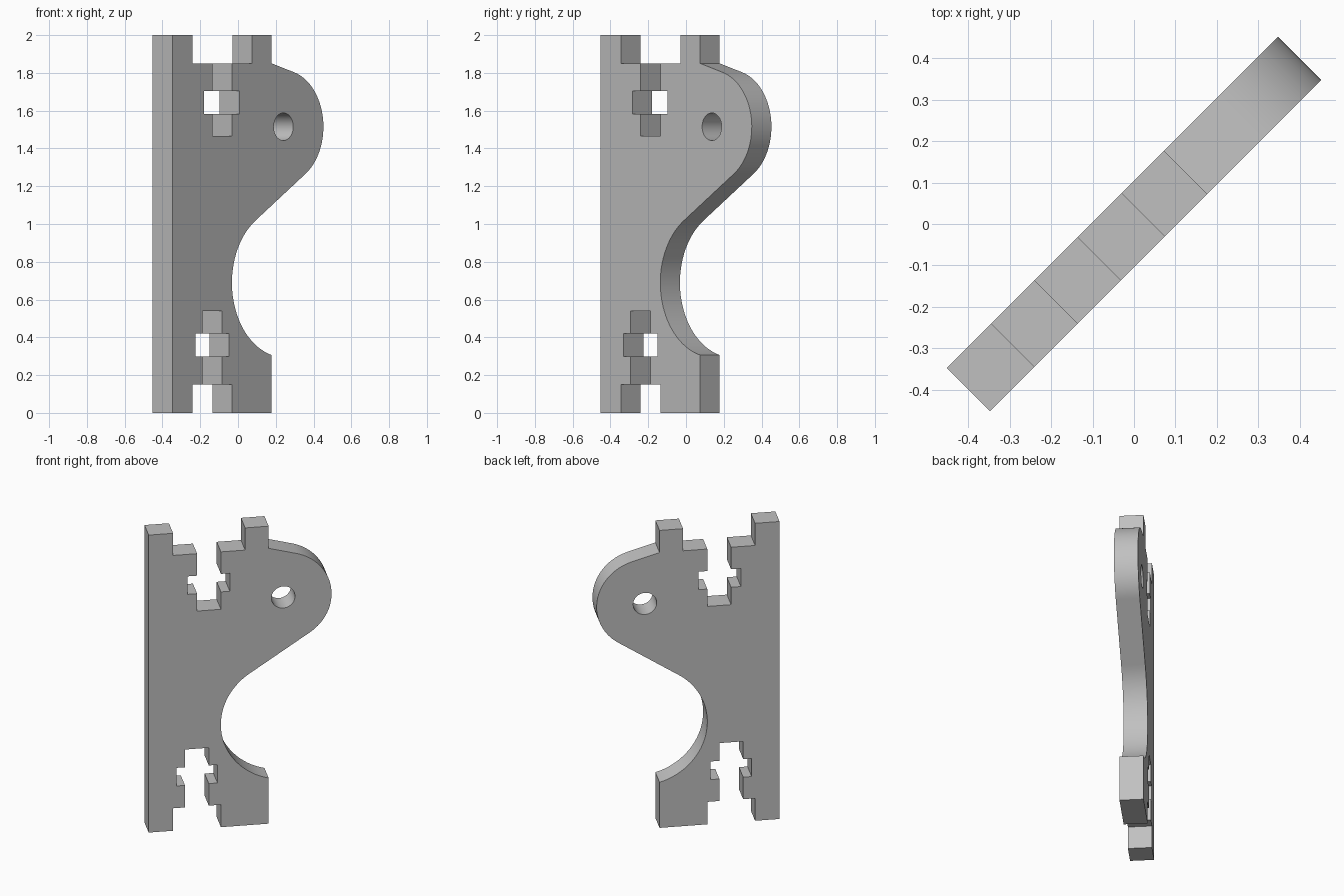
import bpy, bmesh
from math import radians, sin, cos, sqrt, atan2, acos, pi
from mathutils import Matrix, Vector

cube = bpy.data.objects.get("Cube")
if cube:
    bpy.data.objects.remove(cube, do_unlink=True)

THICK = 0.147
ROOT2 = sqrt(2)
SHIFT = 0.052


def along(s):
    """Front-elevation position to distance along the diagonal plate."""
    return (s - SHIFT) * ROOT2


def arc(centre, r, a0, a1, n):
    return [(centre[0] + r * cos(a0 + (a1 - a0) * i / n),
             centre[1] + r * sin(a0 + (a1 - a0) * i / n)) for i in range(n + 1)]


def keyed_slot(mouth, neck, cross, levels):
    """Stepped slot from its left mouth corner round to the right one."""
    edge, shoulder, near, far, end = levels
    half = [(0, edge), (0, shoulder), (1, shoulder), (1, near),
            (2, near), (2, far), (1, far), (1, end)]
    widths = (mouth, neck, cross)
    left = [(along(widths[k][0]), z) for k, z in half]
    right = [(along(widths[k][1]), z) for k, z in reversed(half)]
    return left + right


# Profile data: lobe, hollow and the two keyed slots
left, tab = along(-0.348), along(0.177)
lobe, lobe_r = Vector((0.267, 1.515)), 0.299
hollow, hollow_r = Vector((0.276, 0.689)), 0.395
top_slot = keyed_slot((-0.241, 0.074), (-0.136, -0.032), (-0.179, 0.007),
                      (2, 1.851, 1.703, 1.582, 1.465))
low_slot = keyed_slot((-0.241, -0.032), (-0.189, -0.085), (-0.226, -0.047),
                      (0, 0.151, 0.299, 0.421, 0.54))

# Tangent angles joining the curved parts
corner = Vector((tab, 1.851)) - lobe
start = atan2(corner.y, corner.x) - acos(lobe_r / corner.length)
gap = hollow - lobe
join = atan2(gap.y, gap.x) + acos((lobe_r + hollow_r) / gap.length)
tip = Vector((tab, 0.307)) - hollow
finish = atan2(tip.y, tip.x) + 2 * pi

outline = [(left, 0), (left, 2)] + top_slot + [(tab, 2), (tab, 1.851)]
outline += arc(lobe, lobe_r, start, join, 32)
outline += arc(hollow, hollow_r, join + pi, finish, 32)
outline += [(tab, 0)] + low_slot[::-1]

# Plate stands on the diagonal
frame = Matrix(((1 / ROOT2, 0, 1 / ROOT2, 0),
                (1 / ROOT2, 0, -1 / ROOT2, 0),
                (0, 1, 0, 0), (0, 0, 0, 1)))


def prism(name, points, depth):
    bm = bmesh.new()
    face = bm.faces.new([bm.verts.new((x, y, -depth / 2)) for x, y in points])
    new = bmesh.ops.extrude_face_region(bm, geom=[face])["geom"]
    bmesh.ops.translate(bm, vec=(0, 0, depth),
                        verts=[g for g in new if isinstance(g, bmesh.types.BMVert)])
    bm.transform(frame)
    bmesh.ops.recalc_face_normals(bm, faces=bm.faces)
    mesh = bpy.data.meshes.new(name)
    bm.to_mesh(mesh)
    bm.free()
    obj = bpy.data.objects.new(name, mesh)
    bpy.context.collection.objects.link(obj)
    return obj


grey = bpy.data.materials.new("plain grey")
grey.use_nodes = True
colour = (0.53, 0.53, 0.53, 1)
grey.diffuse_color = colour
grey.node_tree.nodes["Principled BSDF"].inputs["Base Color"].default_value = colour

plate = prism("bracket_plate", outline, THICK)
plate.data.materials.append(grey)

# Round pivot hole through the lobe
cutter = prism("hole_cutter", arc(lobe, 0.073, 0, 2 * pi, 40)[:-1], THICK * 3)
cutter.data.materials.append(grey)
cutter.hide_render = True
cut = plate.modifiers.new("pivot_hole", "BOOLEAN")
cut.operation = "DIFFERENCE"
cut.solver = "EXACT"
cut.object = cutter

bpy.ops.object.select_all(action="DESELECT")
plate.select_set(True)
bpy.context.view_layer.objects.active = plate
bpy.ops.object.modifier_apply(modifier=cut.name)
bpy.data.objects.remove(cutter, do_unlink=True)
bpy.ops.object.shade_smooth_by_angle(angle=radians(30))
